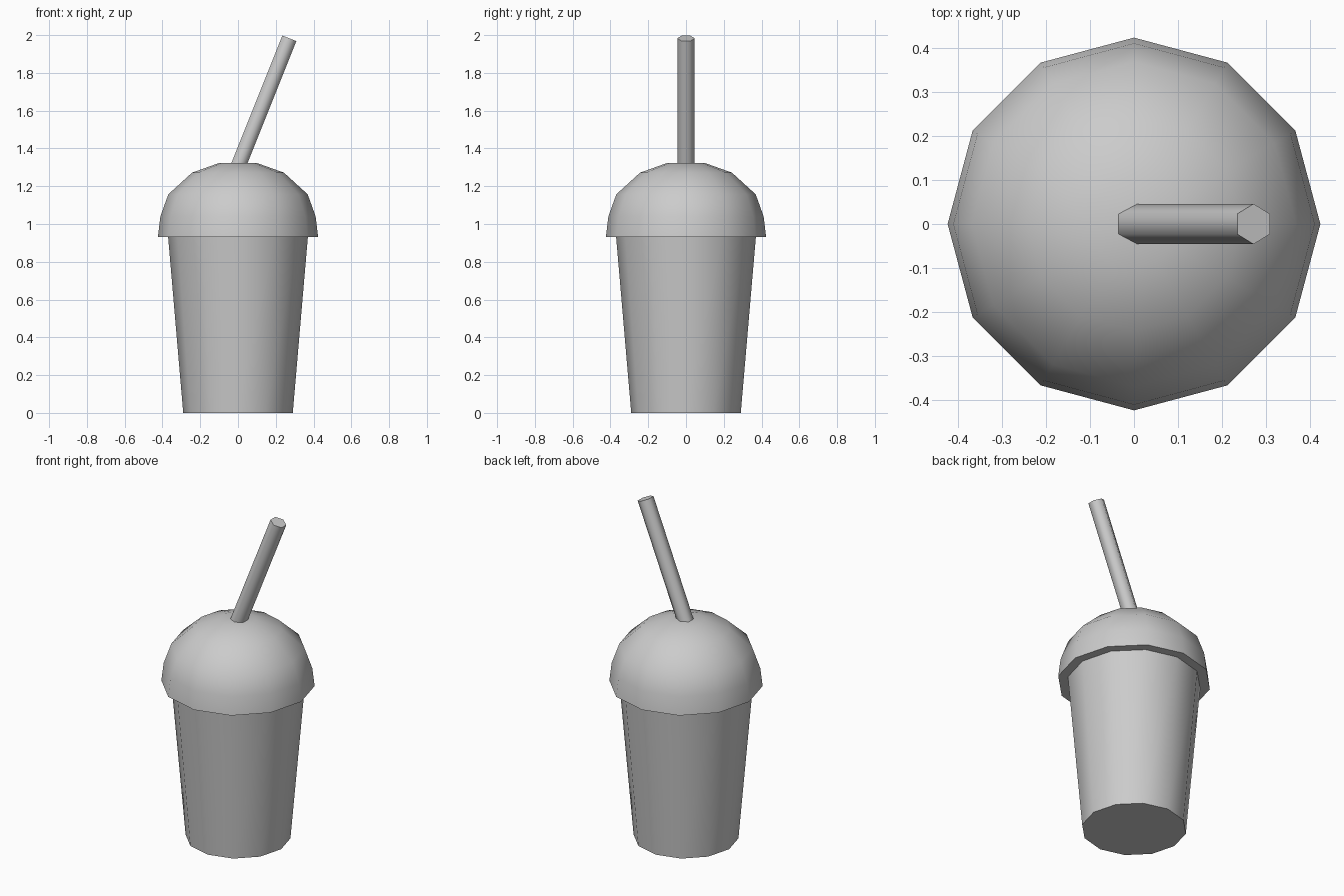
import bpy, bmesh
from math import cos, sin, pi
from mathutils import Vector

if "Cube" in bpy.data.objects:
    bpy.data.objects.remove(bpy.data.objects["Cube"])


def finish(name, bm, angle):
    bmesh.ops.recalc_face_normals(bm, faces=bm.faces[:])
    mesh = bpy.data.meshes.new(name)
    bm.to_mesh(mesh)
    bm.free()
    obj = bpy.data.objects.new(name, mesh)
    bpy.context.collection.objects.link(obj)
    bpy.context.view_layer.objects.active = obj
    obj.select_set(True)
    bpy.ops.object.shade_smooth_by_angle(angle=angle)
    obj.select_set(False)
    return obj


def lathe(name, profile, sides=12, angle=pi / 4):
    """Turn (radius, z) points around z and cap both ends."""
    bm = bmesh.new()
    rings = [[bm.verts.new((r * cos(2 * pi * i / sides), r * sin(2 * pi * i / sides), z))
              for i in range(sides)] for r, z in profile]
    for low, high in zip(rings, rings[1:]):
        for i in range(sides):
            j = (i + 1) % sides
            bm.faces.new((low[i], low[j], high[j], high[i]))
    bm.faces.new(rings[0][::-1])
    bm.faces.new(rings[-1])
    return finish(name, bm, angle)


# Tapered cup
lathe("cup", [(0.29, 0), (0.37, 0.932)])

# Domed lid with overhanging rim
lathe("dome_lid", [(0.424, 0.932), (0.411, 1.04), (0.369, 1.157),
                   (0.243, 1.272), (0.10, 1.323)])

# Leaning six-sided straw, corners pointing to the front and back
base, tip = Vector((-0.005, 0, 1.29)), Vector((0.272, 0, 1.983))
straw = lathe("straw", [(0.046, 0), (0.046, (tip - base).length)], sides=6, angle=1.2)
lean = (tip - base).normalized()
straw.rotation_euler = (0, Vector((0, 0, 1)).angle(lean), 0)
straw.location = base
# Turn the section so its flat sides face along x
for v in straw.data.vertices:
    v.co.x, v.co.y = -v.co.y, v.co.x
